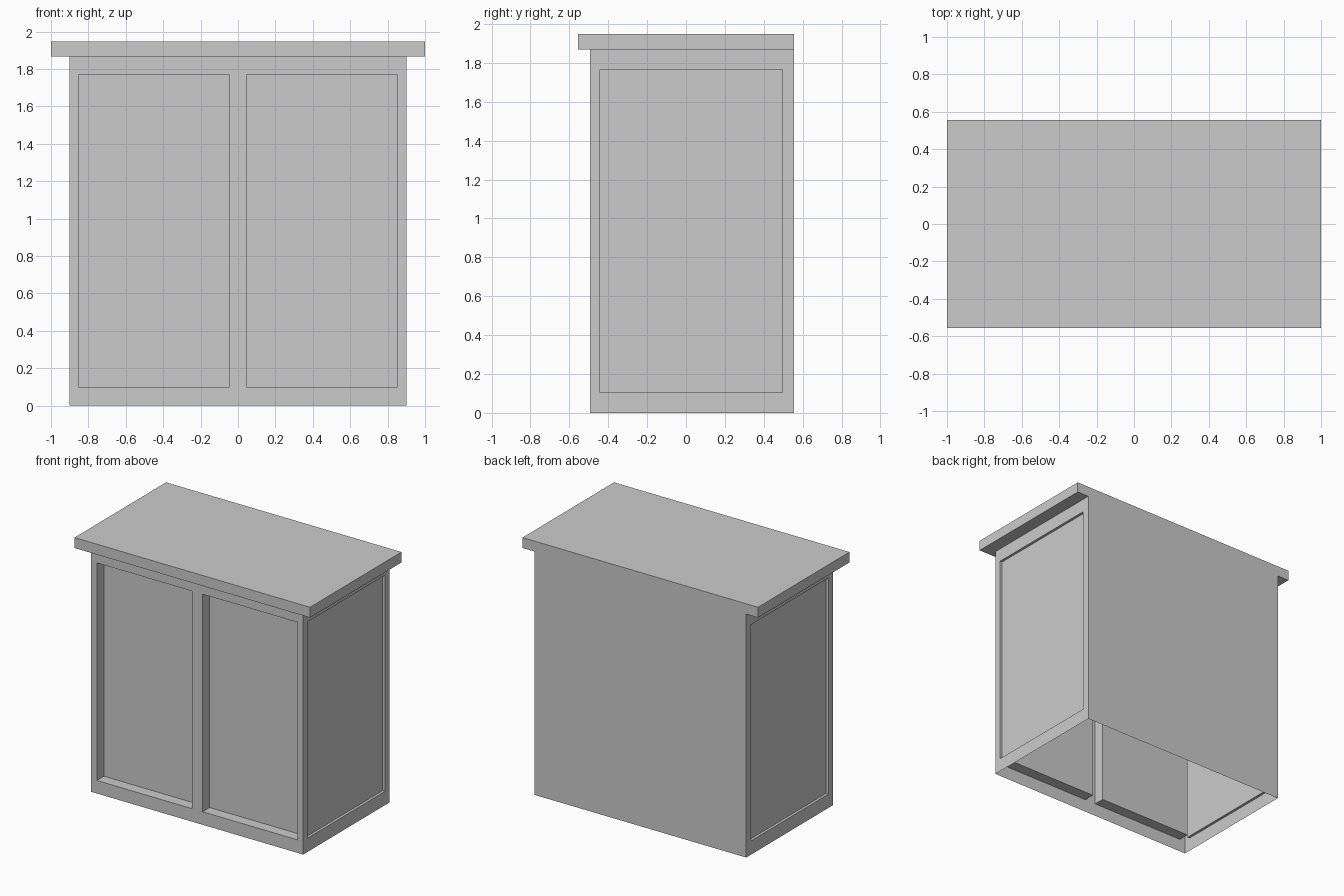
import bpy, bmesh

if "Cube" in bpy.data.objects:
    bpy.data.objects.remove(bpy.data.objects["Cube"])

HALF_W, FRONT, BACK = 0.9, -0.495, 0.555
BODY_TOP = 1.868


def finish(bm, name):
    mesh = bpy.data.meshes.new(name)
    bm.to_mesh(mesh)
    bm.free()
    obj = bpy.data.objects.new(name, mesh)
    bpy.context.collection.objects.link(obj)
    return obj


def wall(bm, us, zs, place, depth=0):
    """Grid wall; every odd column of the middle row becomes a sunken panel."""
    grid = [[bm.verts.new(place(u, z)) for u in us] for z in zs]
    panels = []
    for r in range(len(zs) - 1):
        for c in range(len(us) - 1):
            f = bm.faces.new((grid[r][c], grid[r][c + 1],
                              grid[r + 1][c + 1], grid[r + 1][c]))
            if depth and r == 1 and c % 2:
                panels.append(f)
    if panels:
        bm.normal_update()
        bmesh.ops.inset_individual(bm, faces=panels, thickness=0, depth=-depth)


# cabinet shell, open underneath
bm = bmesh.new()
# front with two deep panels
wall(bm, [-HALF_W, -0.852, -0.046, 0.046, 0.852, HALF_W],
     [0, 0.1, 1.77, BODY_TOP], lambda u, z: (u, FRONT, z), 0.085)
# sides with one shallow panel each
side_y = [FRONT, -0.443, 0.497, BACK]
side_z = [0, 0.106, 1.765, BODY_TOP]
wall(bm, side_y, side_z, lambda u, z: (HALF_W, u, z), 0.02)
wall(bm, side_y[::-1], side_z, lambda u, z: (-HALF_W, u, z), 0.02)
# plain back
wall(bm, [HALF_W, -HALF_W], [0, BODY_TOP], lambda u, z: (u, BACK, z))
bmesh.ops.remove_doubles(bm, verts=bm.verts, dist=1e-4)
finish(bm, "cabinet_body")

# overhanging top slab, flush with the back
bm = bmesh.new()
bmesh.ops.create_cube(bm, size=1)
bmesh.ops.scale(bm, vec=(2.0, 1.11, 0.08), verts=bm.verts)
bmesh.ops.translate(bm, vec=(0, 0, BODY_TOP + 0.04), verts=bm.verts)
finish(bm, "countertop")
